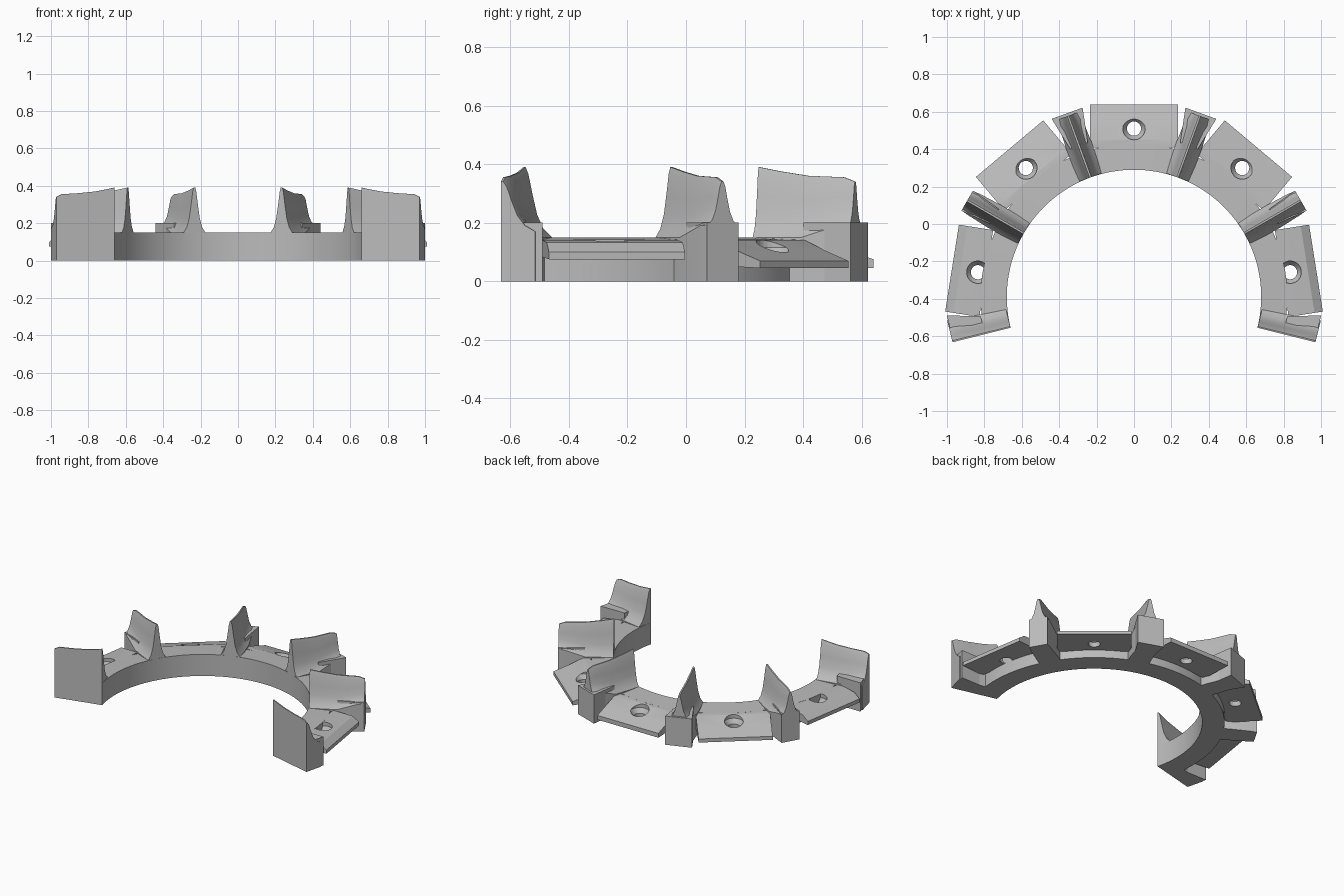
import bpy, bmesh
from math import radians, cos, sin, pi
from mathutils import Matrix, Vector

cube = bpy.data.objects.get("Cube")
if cube:
    bpy.data.objects.remove(cube, do_unlink=True)

mat = bpy.data.materials.new("light_grey")
mat.use_nodes = True
GREY = (0.5, 0.5, 0.5, 1)
mat.diffuse_color = GREY
mat.node_tree.nodes["Principled BSDF"].inputs["Base Color"].default_value = GREY

CENTRE = Vector((0, -0.39, 0))
INNER = 0.68


def frame(angle):
    """Local x runs outward, local y along the arc."""
    return Matrix.Translation(CENTRE) @ Matrix.Rotation(radians(angle), 4, "Z")


def loft(name, sections, matrix, smooth=True):
    """Skin a row of equal closed sections and cap both ends."""
    bm = bmesh.new()
    rows = [[bm.verts.new(p) for p in s] for s in sections]
    n = len(rows[0])
    for a, b in zip(rows, rows[1:]):
        for i in range(n):
            j = (i + 1) % n
            bm.faces.new((a[i], a[j], b[j], b[i]))
    bm.faces.new(rows[0])
    bm.faces.new(rows[-1])
    bmesh.ops.recalc_face_normals(bm, faces=bm.faces)
    mesh = bpy.data.meshes.new(name)
    bm.to_mesh(mesh)
    bm.free()
    mesh.transform(matrix)
    mesh.materials.append(mat)
    obj = bpy.data.objects.new(name, mesh)
    bpy.context.collection.objects.link(obj)
    bpy.ops.object.select_all(action="DESELECT")
    bpy.context.view_layer.objects.active = obj
    obj.select_set(True)
    if smooth:
        bpy.ops.object.shade_smooth_by_angle(angle=radians(30))
    return obj


# Inner rim: horseshoe band
rim_profile = [(INNER, 0), (0.82, 0), (0.82, 0.142), (INNER, 0.15)]
START, END, STEPS = -14, 194, 80
rim = []
for k in range(STEPS + 1):
    a = radians(START + (END - START) * k / STEPS)
    rim.append([(r * cos(a), r * sin(a), z) for r, z in rim_profile])
loft("inner_rim", rim, Matrix.Translation(CENTRE))


# Mounting pads: sloping plates with countersunk holes
def pad(name, angle, reach, hole_r, top, bottom):
    profile = [(0.80, bottom + 0.01), (reach, bottom), (reach, top),
               (0.94, top + 0.032), (0.84, 0.141), (0.80, 0.142)]
    plate = loft(name, [[(r, t, z) for r, z in profile] for t in (-0.235, 0.235)],
                 frame(angle))
    rings = []
    for radius, z in ((0.038, 0), (0.038, 0.085), (0.06, 0.115), (0.06, 0.3)):
        rings.append([(hole_r + radius * cos(2 * pi * i / 24),
                       radius * sin(2 * pi * i / 24), z) for i in range(24)])
    cutter = loft("hole_cutter", rings, frame(angle), False)
    cutter.hide_render = True
    mod = plate.modifiers.new("hole", "BOOLEAN")
    mod.operation = "DIFFERENCE"
    mod.solver = "EXACT"
    mod.object = cutter
    bpy.context.view_layer.objects.active = plate
    bpy.ops.object.modifier_apply(modifier=mod.name)
    bpy.data.objects.remove(cutter, do_unlink=True)


pad("back_pad", 90, 1.03, 0.90, 0.075, 0.045)
for side, flip in (("left", False), ("right", True)):
    pad(side + "_middle_pad", 130 if flip else 50, 1.035, 0.90, 0.07, 0.045)
    pad(side + "_front_pad", 171 if flip else 9, 0.985, 0.845, 0.10, 0.075)

# Dividers: concave fins rising to a crest, thinner toward the outside
CURVE = [(1, 0), (0.7, 0.12), (0.48, 0.32), (0.32, 0.6), (0.17, 0.9), (0.07, 1)]


def fin_section(r, half, base, peak, sides):
    def flank(s):
        return [(r, s * half * u, base + (peak - base) * v) for u, v in CURVE]
    if sides == 0:
        return [(r, -half, 0)] + flank(-1) + flank(1)[::-1] + [(r, half, 0)]
    return [(r, 0, 0), (r, 0, peak)] + flank(sides)[::-1] + [(r, sides * half, 0)]


def divider(name, angle, sections, foot, sides=0):
    loft(name, [fin_section(*s, sides) for s in sections], frame(angle))
    # Low stepped foot at the outer end
    rows = []
    for r, half in foot:
        lo = -half if sides <= 0 else 0
        hi = half if sides >= 0 else 0
        rows.append([(r, lo, 0), (r, hi, 0), (r, hi, 0.2), (r, lo, 0.2)])
    loft(name + "_foot", rows, frame(angle), False)


MID = [(INNER, 0.062, 0.15, 0.39), (0.76, 0.068, 0.15, 0.375),
       (0.86, 0.07, 0.15, 0.36), (0.99, 0.065, 0.19, 0.355), (1.03, 0.06, 0.19, 0.34)]
TIP = [(INNER, 0.1, 0.15, 0.39), (0.78, 0.105, 0.15, 0.37),
       (0.88, 0.11, 0.15, 0.36), (0.97, 0.12, 0.17, 0.355), (1.0, 0.12, 0.17, 0.34)]
for side, flip in (("left", False), ("right", True)):
    def turn(a):
        return 180 - a if flip else a
    divider(side + "_back_divider", turn(70), MID, [(0.86, 0.05), (1.045, 0.088)])
    divider(side + "_side_divider", turn(30), MID, [(0.86, 0.045), (1.03, 0.062)])
    divider(side + "_end_wall", turn(-14), TIP, [(0.82, 0.1), (0.995, 0.145)],
            -1 if flip else 1)
